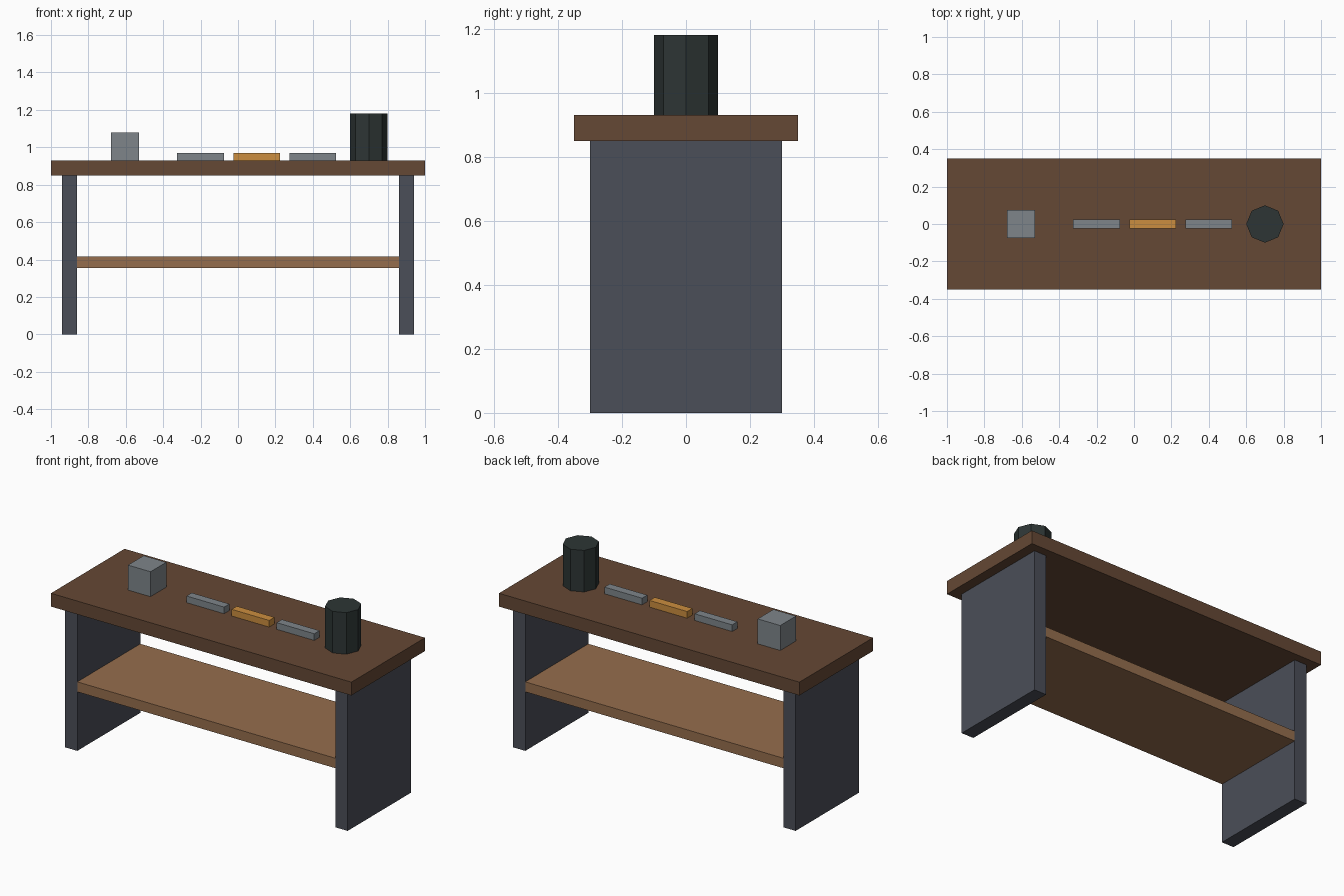
import bpy

cube = bpy.data.objects.get("Cube")
if cube:
    bpy.data.objects.remove(cube, do_unlink=True)


def material(name, colour):
    m = bpy.data.materials.new(name)
    m.use_nodes = True
    m.diffuse_color = (*colour, 1)
    bsdf = next(n for n in m.node_tree.nodes if n.type == "BSDF_PRINCIPLED")
    bsdf.inputs["Base Color"].default_value = (*colour, 1)
    return m


dark_wood = material("dark wood", (0.13, 0.065, 0.035))
light_wood = material("light wood", (0.30, 0.155, 0.075))
slate = material("slate metal", (0.07, 0.077, 0.098))
grey = material("grey metal", (0.21, 0.235, 0.255))
orange = material("orange", (0.60, 0.27, 0.05))
charcoal = material("charcoal", (0.026, 0.036, 0.035))


def finish(obj, name, mat):
    obj.name = obj.data.name = name
    obj.data.materials.append(mat)


def box(name, mat, x, bottom, size):
    """Box centred on (x, 0), resting at height bottom."""
    bpy.ops.mesh.primitive_cube_add(size=1, location=(x, 0, bottom + size[2] / 2))
    obj = bpy.context.object
    obj.scale = size
    bpy.ops.object.transform_apply(location=False, rotation=False, scale=True)
    finish(obj, name, mat)


TABLE_BASE = 0.85
TABLE_TOP = 0.93

# Bench: top, side panels and a shelf let into the panels
box("bench_top", dark_wood, 0, TABLE_BASE, (2, 0.7, TABLE_TOP - TABLE_BASE))
for side, sign in (("left", 1), ("right", -1)):
    box(side + "_side_panel", slate, sign * 0.9, 0, (0.08, 0.6, TABLE_BASE))
box("shelf", light_wood, 0, 0.355, (1.8, 0.599, 0.06))

# Block and row of bars on the bench top
box("block", grey, -0.605, TABLE_TOP, (0.15, 0.15, 0.15))
for name, mat, x in (("right_bar", grey, -0.2),
                     ("middle_bar", orange, 0.1),
                     ("left_bar", grey, 0.4)):
    box(name, mat, x, TABLE_TOP, (0.25, 0.05, 0.04))

# Eight-sided canister, with corners on the x and y axes
bpy.ops.mesh.primitive_cylinder_add(vertices=8, radius=0.1, depth=0.25,
                                    location=(0.7, 0, TABLE_TOP + 0.125))
finish(bpy.context.object, "canister", charcoal)
